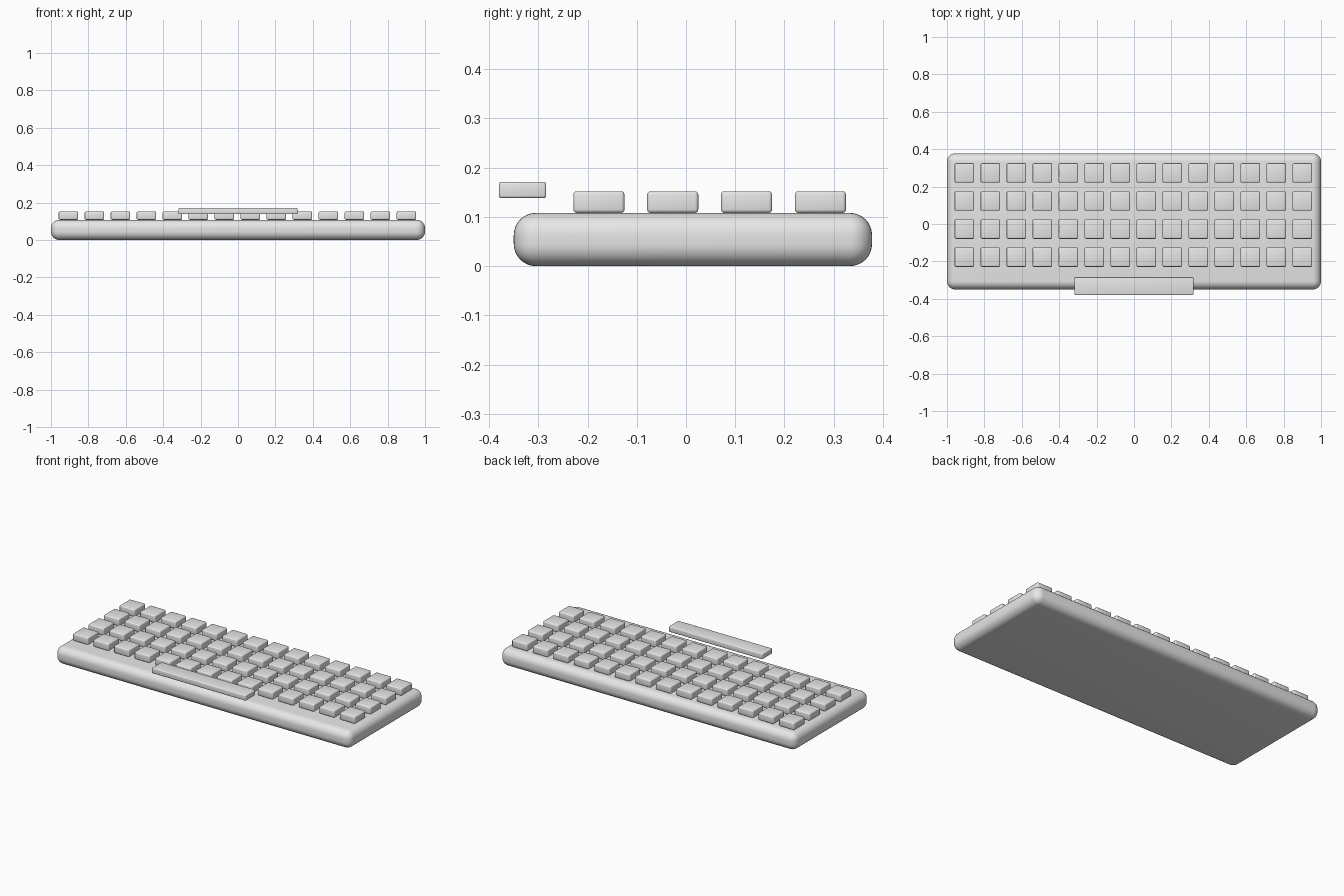
import bpy
import math

cube = bpy.data.objects.get("Cube")
if cube:
    bpy.data.objects.remove(cube, do_unlink=True)

grey = bpy.data.materials.new("light_grey")
grey.use_nodes = True
grey.diffuse_color = (0.8, 0.8, 0.8, 1)
grey.node_tree.nodes["Principled BSDF"].inputs["Base Color"].default_value = (0.8, 0.8, 0.8, 1)


def rounded_box(name, x, y, z, radius, segments):
    """Box spanning the (low, high) pairs x, y, z with rounded edges."""
    spans = (x, y, z)
    bpy.ops.mesh.primitive_cube_add(size=1, location=[(a + b) / 2 for a, b in spans])
    obj = bpy.context.object
    obj.name = name
    obj.scale = [b - a for a, b in spans]
    bpy.ops.object.transform_apply(location=False, rotation=False, scale=True)
    obj.data.materials.append(grey)
    bevel = obj.modifiers.new("rounding", "BEVEL")
    bevel.width = radius
    bevel.segments = segments
    bpy.ops.object.modifier_apply(modifier=bevel.name)
    bpy.ops.object.shade_smooth_by_angle(angle=math.radians(35))
    return obj


# Case
rounded_box("case", (-1, 1), (-0.35, 0.378), (0, 0.108), 0.045, 8)

# Key grid, all keys sharing one mesh
COLUMNS, ROWS = 14, 4
PITCH_X, PITCH_Y, HALF = 0.139, 0.15, 0.052
FIRST_X, FIRST_Y = -0.907, -0.177
first = rounded_box("key_1_1", (FIRST_X - HALF, FIRST_X + HALF),
                    (FIRST_Y - HALF, FIRST_Y + HALF), (0.108, 0.152), 0.007, 3)
for row in range(ROWS):
    for col in range(COLUMNS):
        if row or col:
            key = bpy.data.objects.new(f"key_{row + 1}_{col + 1}", first.data)
            key.location = first.location
            key.location.x += col * PITCH_X
            key.location.y += row * PITCH_Y
            bpy.context.collection.objects.link(key)

# Space bar, floating above the front edge
rounded_box("space_bar", (-0.318, 0.318), (-0.38, -0.284), (0.138, 0.171), 0.005, 3)
